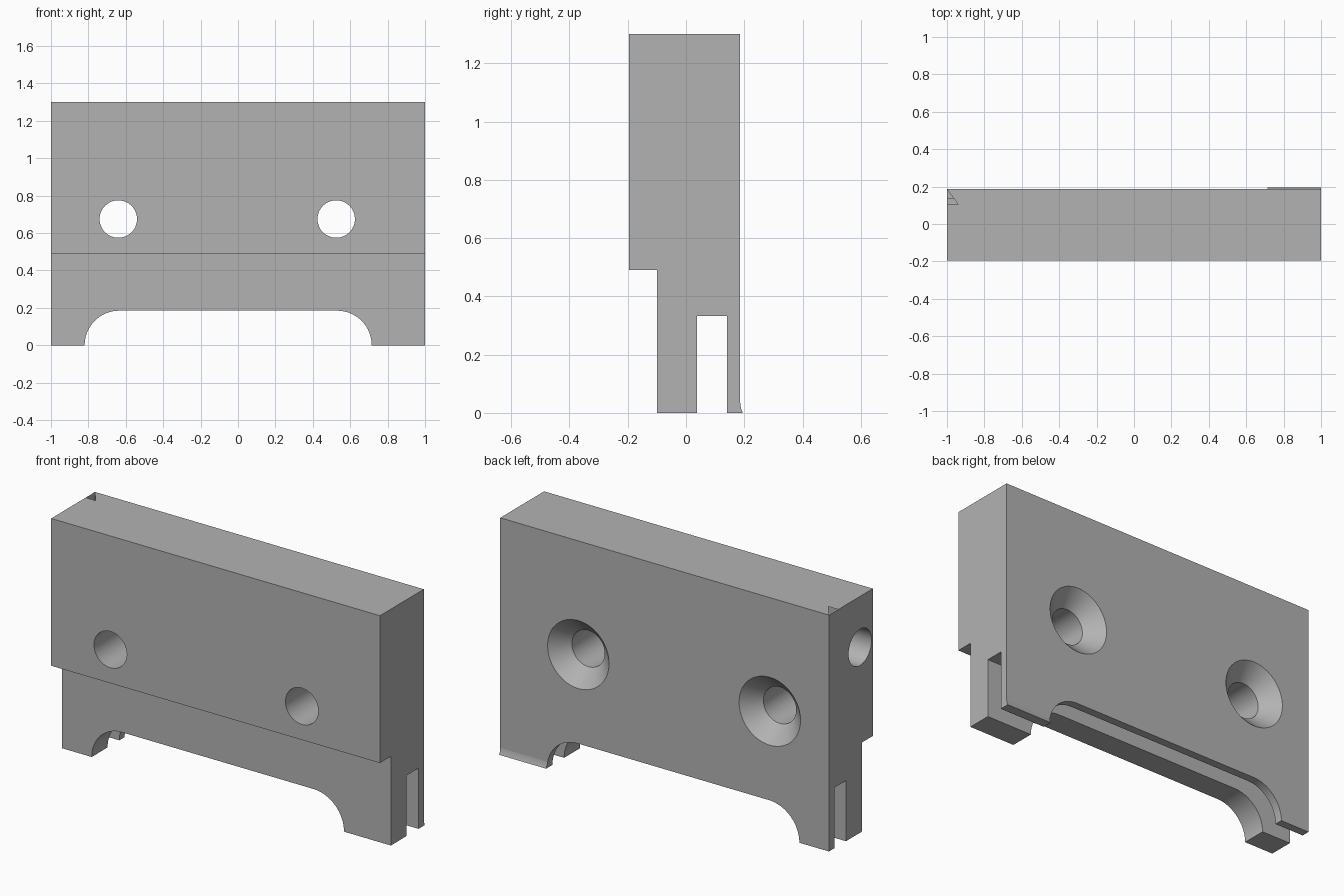
import bpy, bmesh, math
from mathutils import Vector, Matrix

if "Cube" in bpy.data.objects:
    bpy.data.objects.remove(bpy.data.objects["Cube"])

FRONT, BACK, TOP = -0.195, 0.186, 1.30

grey = bpy.data.materials.new("plain grey")
grey.use_nodes = True
grey.diffuse_color = (0.45, 0.45, 0.45, 1)
grey.node_tree.nodes["Principled BSDF"].inputs["Base Color"].default_value = grey.diffuse_color


def make_object(name, bm):
    bmesh.ops.recalc_face_normals(bm, faces=bm.faces)
    mesh = bpy.data.meshes.new(name)
    bm.to_mesh(mesh)
    bm.free()
    mesh.materials.append(grey)
    obj = bpy.data.objects.new(name, mesh)
    bpy.context.collection.objects.link(obj)
    return obj


def prism(name, points, vector):
    """Extrude a flat outline along a vector."""
    bm = bmesh.new()
    face = bm.faces.new([bm.verts.new(p) for p in points])
    moved = bmesh.ops.extrude_face_region(bm, geom=[face], use_keep_orig=True)["geom"]
    bmesh.ops.translate(bm, vec=vector, verts=[v for v in moved if isinstance(v, bmesh.types.BMVert)])
    return make_object(name, bm)


def lathe(name, profile, matrix, steps=48):
    """Turn (radius, height) pairs around the local z axis."""
    bm = bmesh.new()
    rings = [[bm.verts.new((r * math.cos(math.tau * i / steps), r * math.sin(math.tau * i / steps), h))
              for i in range(steps)] for r, h in profile]
    for low, high in zip(rings, rings[1:]):
        for i in range(steps):
            j = (i + 1) % steps
            bm.faces.new((low[i], low[j], high[j], high[i]))
    bm.faces.new(rings[0])
    bm.faces.new(rings[-1])
    bm.transform(matrix)
    return make_object(name, bm)


# Stepped block with the slot along its underside
section = [(FRONT, TOP), (FRONT, 0.49), (-0.10, 0.49), (-0.10, 0), (0.038, 0), (0.038, 0.333),
           (0.14, 0.333), (0.14, 0), (BACK, 0), (BACK, TOP)]
block = prism("block", [(-1, y, z) for y, z in section], (2, 0, 0))

# Wide arch with rounded upper corners between the feet
left, right, rise = -0.82, 0.715, 0.185
arcs = [math.radians(90 * i / 16) for i in range(17)]
arch = [(left, -0.1)]
arch += [(left + rise * (1 - math.cos(a)), rise * math.sin(a)) for a in arcs]
arch += [(right - rise * (1 - math.cos(a)), rise * math.sin(a)) for a in reversed(arcs)]
arch.append((right, -0.1))
cutters = [prism("arch_cutter", [(x, -0.5, z) for x, z in arch], (0, 1, 0))]

# Countersunk screw holes, opening at the back
screw = [(0.1, -0.5), (0.1, BACK - 0.087), (0.187, BACK), (0.187, 0.5)]
for x in (-0.64, 0.525):
    place = Matrix.Translation((x, 0, 0.675)) @ Matrix.Rotation(-math.pi / 2, 4, "X")
    cutters.append(lathe("screw_hole_cutter", screw, place))

# Blind hole in the right end
place = Matrix.Translation((-1, -0.084, 1.02)) @ Matrix.Rotation(math.pi / 2, 4, "Y")
cutters.append(lathe("end_hole_cutter", [(0.1, -0.1), (0.1, 0.5)], place))

bpy.context.view_layer.objects.active = block
for cutter in cutters:
    cutter.hide_render = True
    mod = block.modifiers.new("cut", "BOOLEAN")
    mod.operation, mod.solver, mod.object = "DIFFERENCE", "EXACT", cutter
    bpy.ops.object.modifier_apply(modifier=mod.name)
for cutter in cutters:
    bpy.data.objects.remove(cutter)

# Small open triangle at the back right corner of the top
bm = bmesh.new()
bm.from_mesh(block.data)


def top_faces():
    return [f for f in bm.faces if f.normal.z > 0.9 and f.calc_center_median().z > TOP - 0.01]


for point, normal in (((-1, 0.105, TOP), (0, 1, 0)), ((-1, BACK, TOP), (0.081, 0.06, 0))):
    faces = top_faces()
    geom = faces + list({e for f in faces for e in f.edges}) + list({v for f in faces for v in f.verts})
    bmesh.ops.bisect_plane(bm, geom=geom, plane_co=point, plane_no=normal)
corner = [f for f in top_faces() if all(v.co.x < -0.9 and v.co.y > 0.1 for v in f.verts)]
bmesh.ops.delete(bm, geom=corner, context="FACES")
bm.to_mesh(block.data)
bm.free()

# Slight lip along the bottom of the left foot
lip = [(BACK - 0.01, 0), (0.195, 0), (0.189, 0.015), (BACK, 0.035), (BACK - 0.01, 0.035)]
foot_lip = prism("left_foot_lip", [(right, y, z) for y, z in lip], (1 - right, 0, 0))

for obj in (block, foot_lip):
    bpy.ops.object.select_all(action="DESELECT")
    obj.select_set(True)
    bpy.context.view_layer.objects.active = obj
    bpy.ops.object.shade_smooth_by_angle(angle=math.radians(30))
